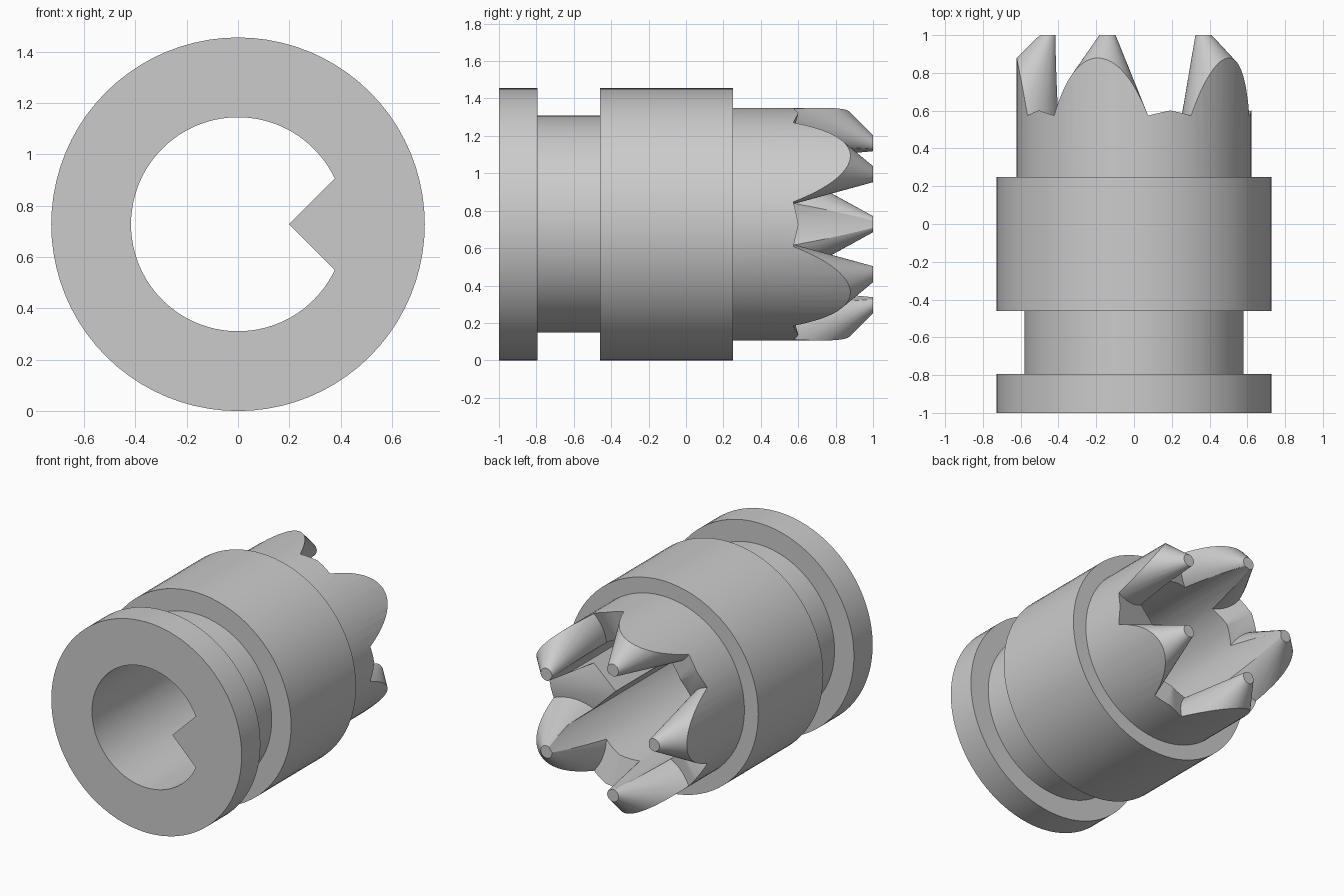
import bpy, bmesh
from math import cos, sin, radians, pi

cube = bpy.data.objects.get("Cube")
if cube:
    bpy.data.objects.remove(cube, do_unlink=True)

AXIS_Z = 0.728      # height of the part's long axis
SEGMENTS = 80
TEETH = 5

grey = bpy.data.materials.new("plain_grey")
grey.use_nodes = True
grey.diffuse_color = (0.6, 0.6, 0.6, 1)
grey.node_tree.nodes["Principled BSDF"].inputs["Base Color"].default_value = (0.6, 0.6, 0.6, 1)


def ring(radius, y, count=SEGMENTS, centre=(0, 0)):
    """Circle of points around the y direction; centre is (x, z) from the axis."""
    return [(centre[0] + radius * cos(2 * pi * i / count), y,
             AXIS_Z + centre[1] + radius * sin(2 * pi * i / count)) for i in range(count)]


def loft(name, rings, apex=None):
    """Closed solid through equal rings, ending in a cap or a fan to an apex."""
    bm = bmesh.new()
    rows = [[bm.verts.new(p) for p in r] for r in rings]
    n = len(rows[0])
    for a, b in zip(rows, rows[1:]):
        for i in range(n):
            j = (i + 1) % n
            bm.faces.new((a[i], a[j], b[j], b[i]))
    bm.faces.new(rows[0])
    if apex:
        top = bm.verts.new(apex)
        for i in range(n):
            bm.faces.new((rows[-1][i], rows[-1][(i + 1) % n], top))
    else:
        bm.faces.new(rows[-1])
    bmesh.ops.recalc_face_normals(bm, faces=bm.faces)
    mesh = bpy.data.meshes.new(name)
    bm.to_mesh(mesh)
    bm.free()
    mesh.materials.append(grey)
    obj = bpy.data.objects.new(name, mesh)
    bpy.context.collection.objects.link(obj)
    return obj


def combine(target, tool, operation):
    """Apply a boolean and drop the tool."""
    mod = target.modifiers.new("cut", "BOOLEAN")
    mod.operation = operation
    mod.solver = "EXACT"
    mod.object = tool
    bpy.ops.object.select_all(action="DESELECT")
    bpy.context.view_layer.objects.active = target
    target.select_set(True)
    bpy.ops.object.modifier_apply(modifier=mod.name)
    bpy.data.objects.remove(tool, do_unlink=True)


# Core whose back end is a faceted floor, ridged midway between the teeth
def floor_y(radius, angle):
    return 0.6 + 0.34 * (radius * cos(angle) - 0.5)


floor = []
for i, (x, y, z) in enumerate(ring(1, 0, 2 * TEETH)):
    floor.append((x, floor_y(1, radians(72 if i % 2 else 36)), z))
collar = loft("toothed_collar", [ring(1, -1.2, 2 * TEETH), floor], (0, floor_y(0, 0), AXIS_Z))

# Leaning conical teeth
for k in range(TEETH):
    angle = radians(36 + 72 * k)
    rings = []
    for y in (0.35, 1.05):
        drop = 1 - y
        reach = 0.455 + 0.47 * drop
        rings.append(ring(0.043 + 0.55 * drop, y, 64, (reach * cos(angle), reach * sin(angle))))
    combine(collar, loft("tooth", rings), "UNION")

# Turned outside: flange, neck, body and crown
profile = [(0.728, -1), (0.728, -0.795), (0.58, -0.795), (0.58, -0.46),
           (0.728, -0.46), (0.728, 0.25), (0.622, 0.25), (0.622, 1)]
combine(collar, loft("turned_envelope", [ring(r, y) for r, y in profile]), "INTERSECT")

# Bore with a wedge-shaped key left standing along one side
start = radians(25.2)
outline = [(0.198, 0)]
for i in range(SEGMENTS + 1):
    a = start + (2 * pi - 2 * start) * i / SEGMENTS
    outline.append((0.417 * cos(a), 0.417 * sin(a)))
bore = loft("keyed_bore", [[(x, y, AXIS_Z + z) for x, z in outline] for y in (-1.1, 1.1)])
combine(collar, bore, "DIFFERENCE")

# Smooth the curved walls, keep the edges sharp
bpy.ops.object.select_all(action="DESELECT")
bpy.context.view_layer.objects.active = collar
collar.select_set(True)
bpy.ops.object.shade_smooth_by_angle(angle=radians(25))
